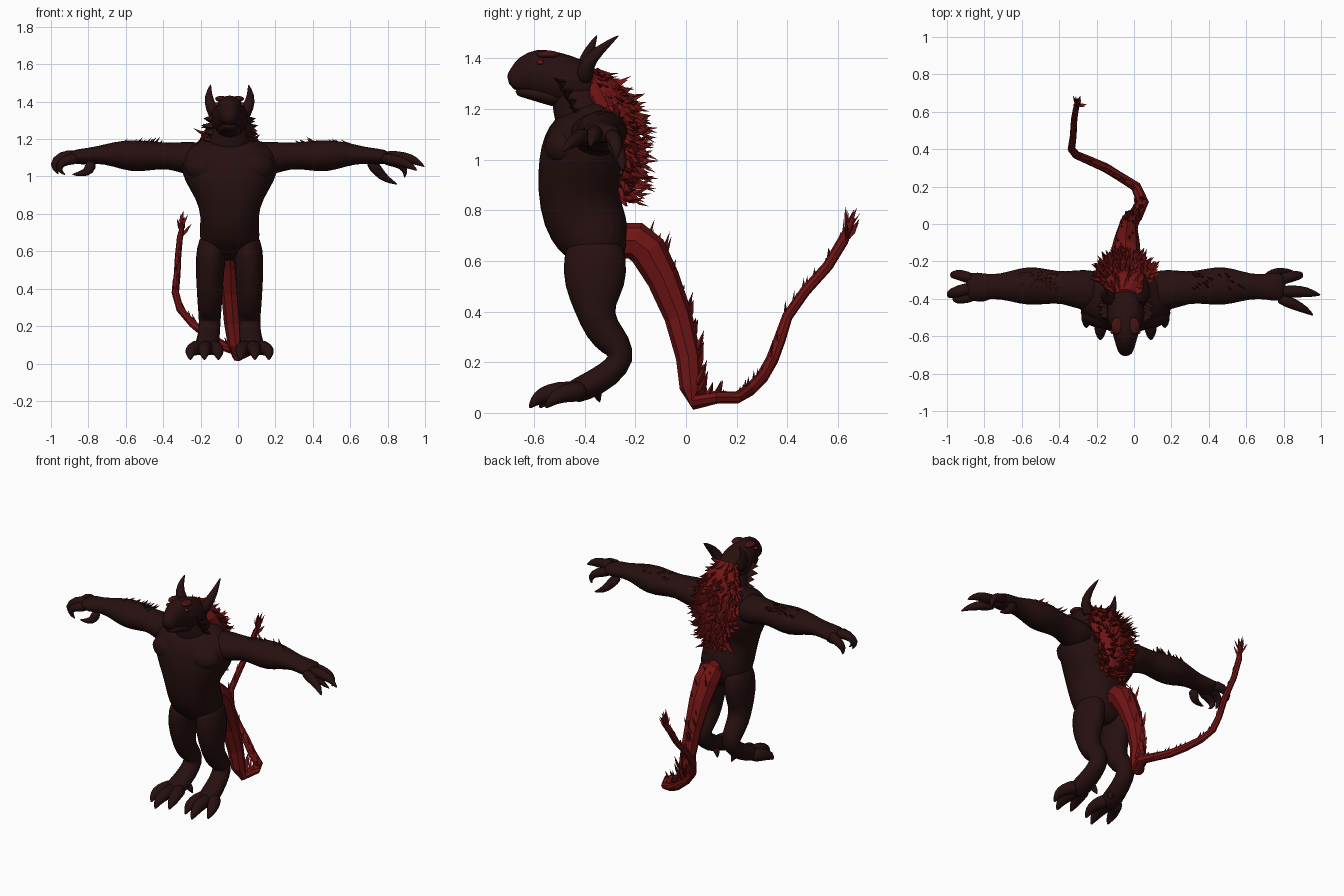
import bpy, bmesh, math, random
from mathutils import Vector

random.seed(4)
if "Cube" in bpy.data.objects:
    bpy.data.objects.remove(bpy.data.objects["Cube"])

C = -0.045          # body midline
X, Y = Vector((1, 0, 0)), Vector((0, 1, 0))


def material(name, r, g, b):
    m = bpy.data.materials.new(name)
    m.use_nodes = True
    m.diffuse_color = (r, g, b, 1)
    shader = m.node_tree.nodes["Principled BSDF"]
    shader.inputs["Base Color"].default_value = (r, g, b, 1)
    shader.inputs["Roughness"].default_value = 0.8
    return m


hide = material("dark hide", 0.02, 0.005, 0.005)
maroon = material("maroon hair", 0.06, 0.006, 0.006)
red = material("red fur", 0.16, 0.007, 0.007)


def finish(bm, name, mat, smooth, subdiv=0):
    bmesh.ops.recalc_face_normals(bm, faces=bm.faces)
    for f in bm.faces:
        f.smooth = smooth
    mesh = bpy.data.meshes.new(name)
    bm.to_mesh(mesh)
    bm.free()
    mesh.materials.append(mat)
    ob = bpy.data.objects.new(name, mesh)
    bpy.context.collection.objects.link(ob)
    if subdiv:
        ob.modifiers.new("Smooth", "SUBSURF").levels = subdiv
        ob.modifiers["Smooth"].render_levels = subdiv
    return ob


def add_loft(bm, stations, ref, sides, power=1.0):
    """Skin elliptical rings along stations (x, y, z, radius_u, radius_v)."""
    pts = [Vector(s[:3]) for s in stations]
    rings = []
    for i, (p, s) in enumerate(zip(pts, stations)):
        t = (pts[min(i + 1, len(pts) - 1)] - pts[max(i - 1, 0)]).normalized()
        u = (ref - t * ref.dot(t)).normalized()
        v = t.cross(u)
        ring = []
        for k in range(sides):
            a = math.tau * k / sides
            cu = math.copysign(abs(math.cos(a)) ** power, math.cos(a))
            cv = math.copysign(abs(math.sin(a)) ** power, math.sin(a))
            ring.append(bm.verts.new(p + u * cu * s[3] + v * cv * s[4]))
        rings.append(ring)
    for a, b in zip(rings, rings[1:]):
        for k in range(sides):
            j = (k + 1) % sides
            bm.faces.new((a[k], a[j], b[j], b[k]))
    bm.faces.new(rings[0])
    bm.faces.new(rings[-1])


def loft(name, stations, mat, ref=X, sides=12, power=1.0, smooth=True, subdiv=1):
    bm = bmesh.new()
    add_loft(bm, stations, ref, sides, power)
    return finish(bm, name, mat, smooth, subdiv)


def digit(name, path, r, ref=Y):
    """Finger or toe that tapers into a claw."""
    n = len(path) - 1
    taper = [r * (1 - 0.92 * (i / n) ** 2) for i in range(n + 1)]
    loft(name, [(*p, w, w) for p, w in zip(path, taper)], hide, ref, 8)


def tufts(name, spikes, mat):
    """Many leaf-shaped locks of hair given as (base, tip, radius)."""
    bm = bmesh.new()
    for base, tip, r in spikes:
        base, tip = Vector(base), Vector(tip)
        d = tip - base
        side = d.cross(Vector((0.3, 0.5, 0.8))).normalized()
        up = d.cross(side).normalized()
        mid = base + d * 0.5 + Vector((0, 0, -0.1 * d.length))
        rings = []
        for p, w in ((base, r), (mid, r * 0.75)):
            rings.append([bm.verts.new(p + side * w * math.cos(a) + up * w * 0.55 * math.sin(a))
                          for a in (0, math.tau / 3, 2 * math.tau / 3)])
        end = bm.verts.new(tip)
        for k in range(3):
            j = (k + 1) % 3
            bm.faces.new((rings[0][k], rings[0][j], rings[1][j], rings[1][k]))
            bm.faces.new((rings[1][k], rings[1][j], end))
        bm.faces.new(rings[0])
    finish(bm, name, mat, False)


def ball(name, loc, size, mat):
    bm = bmesh.new()
    bmesh.ops.create_uvsphere(bm, u_segments=16, v_segments=10, radius=1)
    ob = finish(bm, name, mat, True)
    ob.location, ob.scale = loc, size


# Torso, neck and head
torso = [(.55, -.37, .06, .06), (.61, -.35, .145, .12), (.68, -.36, .17, .15),
         (.78, -.41, .152, .165), (.88, -.425, .18, .166), (.98, -.405, .25, .182),
         (1.07, -.395, .27, .172), (1.14, -.38, .25, .142), (1.19, -.37, .16, .11),
         (1.23, -.39, .09, .09)]
loft("torso", [(C, y, z, a, b) for z, y, a, b in torso], hide, sides=16, power=.9)
loft("neck", [(C, -.37, 1.1, .14, .13), (C, -.41, 1.18, .12, .12),
              (C, -.44, 1.26, .1, .1), (C, -.46, 1.32, .08, .08)], hide)
head = [(-.33, 1.26, .05, .06), (-.4, 1.29, .1, .095), (-.48, 1.315, .11, .105),
        (-.54, 1.335, .09, .1), (-.59, 1.345, .07, .1), (-.635, 1.335, .058, .08),
        (-.67, 1.315, .047, .052), (-.7, 1.3, .03, .03)]
loft("head", [(C, y, z, a, b) for y, z, a, b in head], hide)
loft("lower_jaw", [(C, -.48, 1.235, .08, .04), (C, -.56, 1.255, .062, .035),
                   (C, -.63, 1.265, .045, .024), (C, -.675, 1.27, .025, .016)], hide)

# Tail
tail = [(C, -.26, .68, .05, .07), (C, -.2, .68, .075, .075), (C, -.15, .64, .08, .075),
        (-.04, -.09, .53, .07, .065), (-.035, -.03, .38, .055, .056),
        (-.025, .01, .22, .05, .05), (-.01, .02, .1, .045, .045), (.005, .04, .042, .04, .032),
        (.045, .12, .062, .035, .026), (.01, .2, .06, .028, .024), (-.07, .25, .09, .025, .025),
        (-.15, .3, .14, .025, .025), (-.24, .34, .21, .022, .025), (-.31, .37, .29, .02, .024),
        (-.335, .4, .38, .02, .021), (-.325, .47, .48, .018, .021), (-.32, .56, .58, .017, .021),
        (-.31, .62, .68, .016, .022), (-.29, .66, .77, .008, .01)]
loft("tail", tail, red, sides=8, smooth=False, subdiv=0)

# Ragged fur along the tail: large shards on the lower drop, small ones beyond
locks = []
for i, (a, b) in enumerate(zip(tail[1:], tail[2:])):
    pa, pb = Vector(a[:3]), Vector(b[:3])
    run = (pb - pa).normalized()
    shaggy = 2 < i < 7
    for k in range(6 if shaggy else 3):
        p = pa.lerp(pb, random.random()) + X * random.uniform(-.6, .6) * a[3]
        if i < 7:
            p.y += a[4] * .5
            grow = Vector((random.uniform(-.25, .25), .4, 1)) * random.uniform(.05, .1)
        else:
            grow = (Vector((0, -.3, 1)) + run * .7) * random.uniform(.03, .05)
        locks.append((p, p + grow, .022 if shaggy else .013))
for k in range(12):
    p = Vector((-.305, .635, .68 + .007 * k))
    locks.append((p, p + Vector((random.uniform(-.04, .07), random.uniform(-.01, .06), .06)), .014))
tufts("tail_fur", locks, red)

# Mane down the neck and upper back
mane = [(.84, -.27, .04, .04), (.92, -.265, .09, .075), (1.05, -.275, .14, .09),
        (1.17, -.285, .145, .09), (1.27, -.335, .115, .08), (1.35, -.375, .05, .03)]
loft("mane_base", [(C, y, z, a, b) for z, y, a, b in mane], red, smooth=False, subdiv=0)
locks = []
for k in range(300):
    f = random.uniform(0, len(mane) - 1.01)
    i = int(f)
    z, y, a, b = Vector(mane[i]).lerp(Vector(mane[i + 1]), f - i)
    ang = random.uniform(.02, .98) * math.pi
    base = Vector((C + a * math.cos(ang), y + b * math.sin(ang), z))
    out = Vector((.6 * math.cos(ang), math.sin(ang), random.uniform(-.8, .4)))
    out.x += random.uniform(-.3, .3)
    locks.append((base, base + out * random.uniform(.04, .09), .016))
tufts("mane_fur", locks, red)

# Paired parts
for s, side in ((1, "left"), (-1, "right")):
    def at(off, y, z, *r):
        return (C + s * off, y, z, *r)

    ball(side + "_chest", at(.115, -.475, 1.05), (.125, .085, .085), hide)
    ball(side + "_brow", at(.045, -.545, 1.415), (.032, .045, .016), maroon)
    ball(side + "_eye", at(.069, -.575, 1.385), (.012, .014, .01), red)

    sweep = .045 * s
    loft(side + "_horn", [at(.06, -.4, 1.3, .04, .04), at(.102, -.4, 1.375, .034, .034),
                          at(.116, -.365 + sweep * .4, 1.43, .023, .023),
                          at(.1, -.305 + sweep, 1.495, .002, .002)], hide, sides=10)
    tufts(side + "_cheek_fur",
          [(at(.07, -.43 - .02 * k, 1.2 + .037 * k), at(.152 - .012 * (k % 2), -.44 - .02 * k,
            1.2 + .037 * k), .042) for k in range(4)], hide)

    # Arm
    arm = [(.12, -.36, 1.09, .11, .1), (.24, -.35, 1.1, .115, .09), (.33, -.34, 1.112, .086, .07),
           (.42, -.335, 1.11, .096, .08), (.52, -.33, 1.11, .112, .092), (.62, -.333, 1.12, .082, .068),
           (.715, -.335, 1.115, .063, .045), (.79, -.335, 1.105, .082, .046),
           (.86, -.335, 1.105, .077, .034)]
    loft(side + "_arm", [at(*p) for p in arm], hide, Y)
    locks = []
    for k in range(22):
        off = random.uniform(.38, .64)
        y = random.uniform(-.37, -.27)
        z = 1.17 - 4 * (y + .33) ** 2
        locks.append((at(off, y, z), at(off - .045, y + .025, z + random.uniform(.02, .045)), .016))
    tufts(side + "_elbow_fur", locks, maroon)

    # Leg down through the hock
    leg = [(.085, -.355, .7, .065, .105), (.098, -.36, .61, .085, .132), (.105, -.36, .5, .08, .127),
           (.106, -.362, .41, .073, .081), (.106, -.335, .33, .069, .072), (.106, -.275, .268, .063, .066),
           (.106, -.248, .215, .06, .055), (.111, -.305, .15, .06, .056),
           (.12, -.405, .095, .07, .054), (.125, -.47, .075, .064, .045)]
    loft(side + "_leg", [at(*p) for p in leg], hide)
    for n, (tip, y) in enumerate(((.06, -.58), (.135, -.62), (.21, -.555))):
        root = .095 + .028 * n
        digit(f"{side}_toe_{n + 1}",
              [at(root, -.4, .085), at((root + tip) / 2, y + .11, .085),
               at(tip, y + .05, .07), at(tip, y + .02, .045), at(tip, y, .018)], .047, X)
    digit(side + "_dewclaw", [at(.08, -.36, .1), at(.06, -.35, .075), at(.05, -.34, .04)], .028, X)

# Open left hand
digit("left_finger_1", [(.77, -.36, 1.11), (.9, -.36, 1.1), (.95, -.37, 1.085), (1.0, -.38, 1.05)], .039)
digit("left_finger_2", [(.76, -.39, 1.1), (.86, -.43, 1.085), (.92, -.46, 1.06), (.96, -.49, 1.03)], .037)
digit("left_finger_3", [(.76, -.3, 1.1), (.85, -.28, 1.08), (.9, -.27, 1.04), (.89, -.28, .99)], .037)
digit("left_thumb", [(.7, -.3, 1.09), (.75, -.265, 1.025), (.79, -.25, .985), (.855, -.25, .957)], .036)

# Curled right hand
digit("right_finger_1", [(-.85, -.34, 1.11), (-.95, -.36, 1.11), (-1, -.38, 1.06), (-.96, -.38, 1.01)], .039)
digit("right_finger_2", [(-.85, -.3, 1.11), (-.93, -.27, 1.1), (-.98, -.27, 1.06), (-.96, -.28, 1.01)], .037)
digit("right_finger_3", [(-.84, -.38, 1.1), (-.93, -.4, 1.09), (-.97, -.4, 1.04), (-.92, -.4, 1.005)], .037)
digit("right_thumb", [(-.78, -.37, 1.085), (-.795, -.385, 1.03), (-.83, -.4, 1.015), (-.89, -.4, 1.01)], .035)
